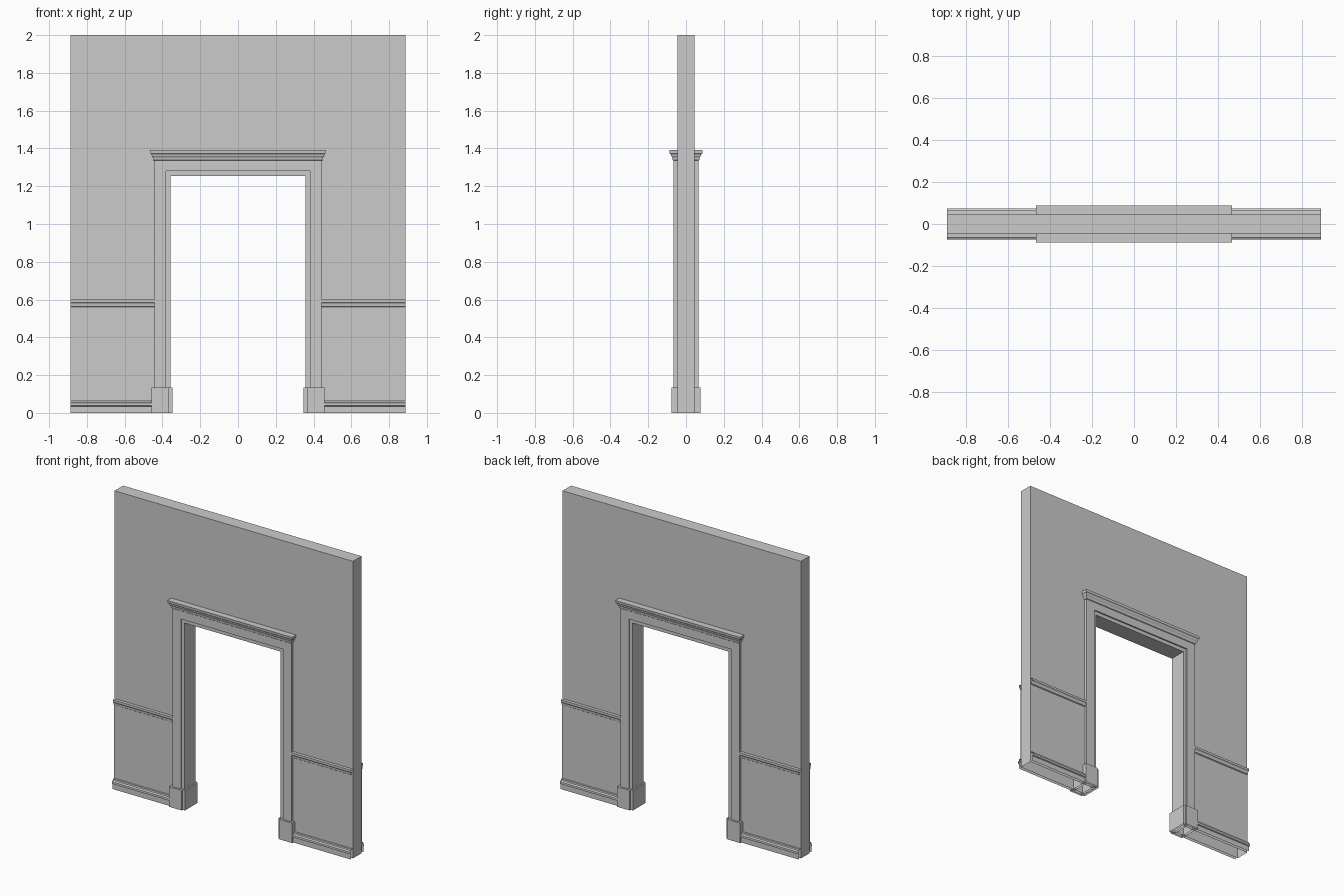
import bpy, bmesh

if "Cube" in bpy.data.objects:
    bpy.data.objects.remove(bpy.data.objects["Cube"])

W, T = 0.888, 0.0455        # wall half width, half thickness


def finish(name, bm):
    """Fix normals, leave the undersides on the floor open, create object."""
    bmesh.ops.recalc_face_normals(bm, faces=bm.faces)
    floor = [f for f in bm.faces if all(v.co.z < 1e-4 for v in f.verts)]
    bmesh.ops.delete(bm, geom=floor, context='FACES')
    me = bpy.data.meshes.new(name)
    bm.to_mesh(me)
    bm.free()
    ob = bpy.data.objects.new(name, me)
    bpy.context.collection.objects.link(ob)
    return ob


def portal(name, inner, outer, top_in, top_out, depth):
    """Upside-down U in the xz plane, running through the full thickness."""
    pts = [(-outer, 0), (-inner, 0), (-inner, top_in), (inner, top_in),
           (inner, 0), (outer, 0), (outer, top_out), (-outer, top_out)]
    bm = bmesh.new()
    face = bm.faces.new([bm.verts.new((x, -depth, z)) for x, z in pts])
    ext = bmesh.ops.extrude_face_region(bm, geom=[face])
    moved = [g for g in ext['geom'] if isinstance(g, bmesh.types.BMVert)]
    bmesh.ops.translate(bm, verts=moved, vec=(0, 2 * depth, 0))
    return finish(name, bm)


def stacked(name, rings, cx=0):
    """Rectangular rings (half x, half y, z) joined into a capped moulding."""
    bm = bmesh.new()
    loops = [[bm.verts.new((cx + sx * hx, sy * hy, z))
              for sx, sy in ((-1, -1), (1, -1), (1, 1), (-1, 1))]
             for hx, hy, z in rings]
    for a, b in zip(loops, loops[1:]):
        for i in range(4):
            j = (i + 1) % 4
            bm.faces.new((a[i], a[j], b[j], b[i]))
    bm.faces.new(loops[0])
    bm.faces.new(loops[-1])
    return finish(name, bm)


def block(name, x0, x1, hy, top):
    h = (x1 - x0) / 2
    return stacked(name, [(h, hy, 0), (h, hy, top)], (x0 + x1) / 2)


# wall with doorway, and the stepped casing round the opening
portal("wall", 0.37, W, 1.268, 2.0, T)
portal("inner_casing", 0.358, 0.385, 1.255, 1.285, 0.057)
portal("outer_casing", 0.38, 0.443, 1.28, 1.338, 0.066)

# cornice above the head casing, returning at both ends
profile = [(0.066, 1.335), (0.070, 1.338), (0.073, 1.353), (0.079, 1.361),
           (0.081, 1.369), (0.086, 1.374), (0.088, 1.391)]
stacked("cornice", [(0.443 + d - 0.066, d, z) for d, z in profile])

# wainscot section: base moulding, thin panel and chair rail (offset, height)
wainscot = [(0.021, 0), (0.021, 0.034), (0.028, 0.038), (0.028, 0.052),
            (0.019, 0.058), (0.017, 0.067), (0.004, 0.067), (0.004, 0.560),
            (0.010, 0.564), (0.012, 0.578), (0.0185, 0.585),
            (0.0185, 0.600), (0, 0.601)]

for side, s in (("left", -1), ("right", 1)):
    # plinth block with a stepped inner corner
    a, b, c = sorted((0.365 * s, 0.458 * s)), sorted((0.348 * s, 0.372 * s)), 0.135
    block(f"plinth_{side}", *a, 0.078, c)
    block(f"plinth_step_{side}", *b, 0.068, c)
    # wainscot strips on the front and back faces
    for face, t in (("front", -1), ("back", 1)):
        bm = bmesh.new()
        rows = [[bm.verts.new((s * x, t * (T + d), z)) for x in (0.44, W)]
                for d, z in wainscot]
        for p, q in zip(rows, rows[1:]):
            quad = [p[0], p[1], q[1], q[0]]
            bm.faces.new(quad)
        ob = finish(f"wainscot_{side}_{face}", bm)
        # keep the visible side facing outwards
        if sum(p.normal.y * p.area for p in ob.data.polygons) * t < 0:
            ob.data.flip_normals()
